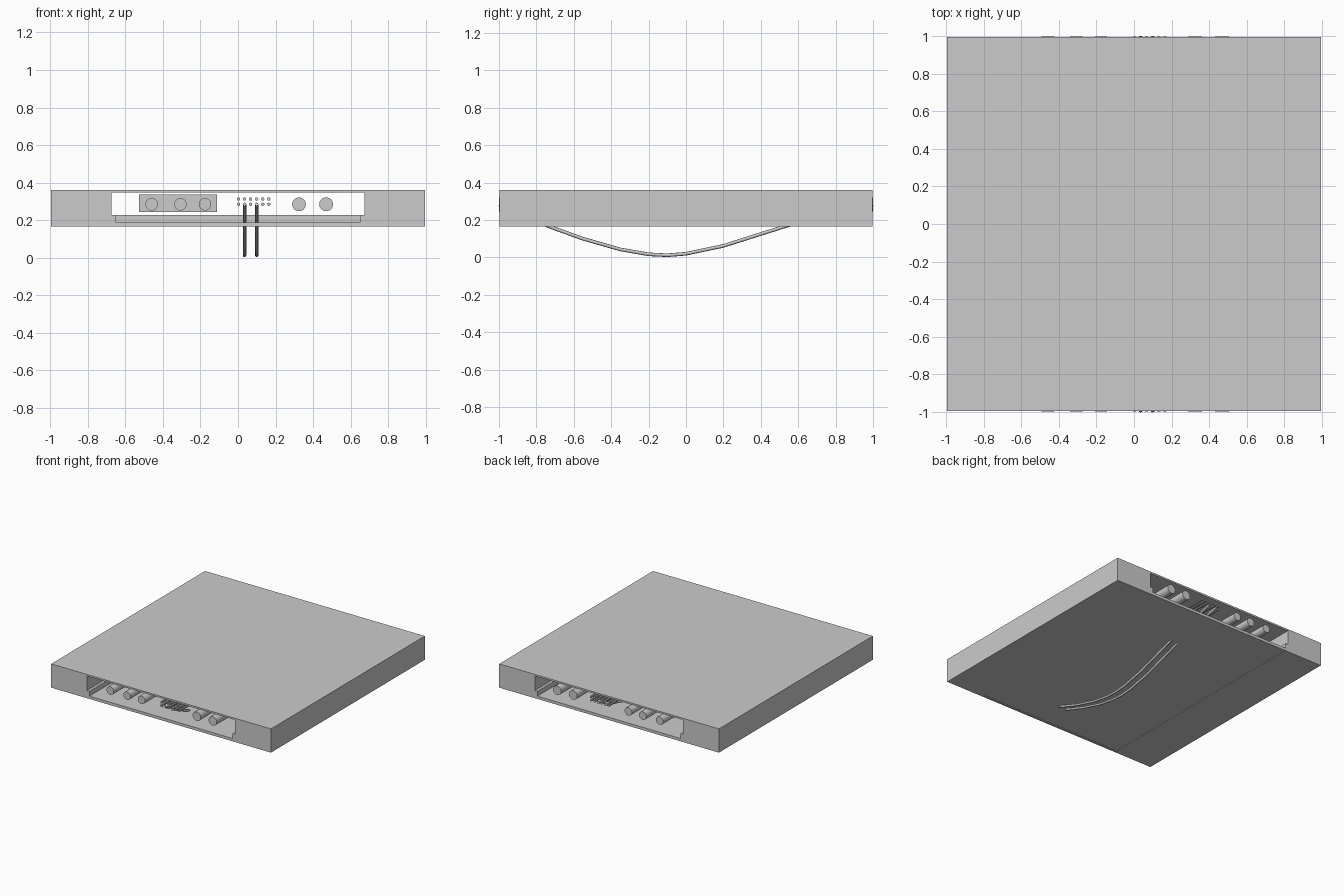
import bpy
import bmesh
from math import pi

if "Cube" in bpy.data.objects:
    bpy.data.objects.remove(bpy.data.objects["Cube"])


def box(name, x0, x1, y0, y1, z0, z1):
    bm = bmesh.new()
    bmesh.ops.create_cube(bm, size=1)
    for v in bm.verts:
        v.co.x = x0 if v.co.x < 0 else x1
        v.co.y = y0 if v.co.y < 0 else y1
        v.co.z = z0 if v.co.z < 0 else z1
    return add(name, bm)


def add(name, bm):
    mesh = bpy.data.meshes.new(name)
    bm.to_mesh(mesh)
    bm.free()
    ob = bpy.data.objects.new(name, mesh)
    bpy.context.collection.objects.link(ob)
    return ob


def prism(name, profile, y0, y1):
    # extrude an x-z outline along y
    bm = bmesh.new()
    face = bm.faces.new([bm.verts.new((x, y0, z)) for x, z in profile])
    new = bmesh.ops.extrude_face_region(bm, geom=[face])["geom"]
    for v in new:
        if isinstance(v, bmesh.types.BMVert):
            v.co.y = y1
    bmesh.ops.recalc_face_normals(bm, faces=bm.faces)
    return add(name, bm)


def cut(target, cutter):
    mod = target.modifiers.new("cut", "BOOLEAN")
    mod.operation = "DIFFERENCE"
    mod.solver = "EXACT"
    mod.object = cutter
    cutter.hide_render = True
    bpy.context.view_layer.objects.active = target
    bpy.ops.object.modifier_apply(modifier=mod.name)
    bpy.data.objects.remove(cutter)


def rod(name, x, z, r, sides):
    bpy.ops.mesh.primitive_cylinder_add(vertices=sides, radius=r, depth=2.0,
                                        location=(x, 0, z), rotation=(pi / 2, 0, 0))
    ob = bpy.context.object
    ob.name = name
    bpy.ops.object.shade_smooth_by_angle()
    return ob


# slab with a stepped service tunnel and a shallow recess underneath
slab = box("slab", -0.997, 0.997, -0.997, 0.997, 0.165, 0.36)
right = [(0.65, 0.188), (0.65, 0.228), (0.673, 0.228), (0.673, 0.346)]
outline = right + [(-x, z) for x, z in reversed(right)]
cut(slab, prism("tunnel_cutter", outline, -1.2, 1.2))
cut(slab, box("recess_cutter", -0.65, 0.65, -0.98, 0.98, 0.1, 0.17))

# raised floor inside the tunnel and the duct box around the three pipes
box("inner_floor", -0.65, 0.65, -0.5, 0.5, 0.187, 0.228)
box("duct_box", -0.528, -0.112, -0.4, 0.4, 0.243, 0.336)

# pipes
for i, x in enumerate((-0.46, -0.307, -0.176)):
    rod(f"small_pipe_{i}", x, 0.284, 0.033, 24)
for i, x in enumerate((0.325, 0.47)):
    rod(f"large_pipe_{i}", x, 0.284, 0.037, 16)

# bundle of straight cables, with two sagging through the floor
sag = [(-1, 0.284), (-0.73, 0.165), (-0.55, 0.1), (-0.35, 0.043), (-0.2, 0.017),
       (-0.1, 0.012), (0, 0.02), (0.2, 0.062), (0.54, 0.17), (1, 0.284)]
for row, z in enumerate((0.284, 0.312)):
    for i in range(6):
        x = 0.003 + i * 0.0322
        if row == 0 and i in (1, 3):
            curve = bpy.data.curves.new("sagging_cable", "CURVE")
            curve.dimensions = "3D"
            curve.bevel_depth = 0.0095
            curve.bevel_resolution = 2
            curve.use_fill_caps = True
            sp = curve.splines.new("POLY")
            sp.points.add(len(sag) - 1)
            for p, (y, h) in zip(sp.points, sag):
                p.co = (x, y, h, 1)
            ob = bpy.data.objects.new(f"sagging_cable_{i}", curve)
            bpy.context.collection.objects.link(ob)
        else:
            rod(f"cable_{row}_{i}", x, z, 0.009, 10)
